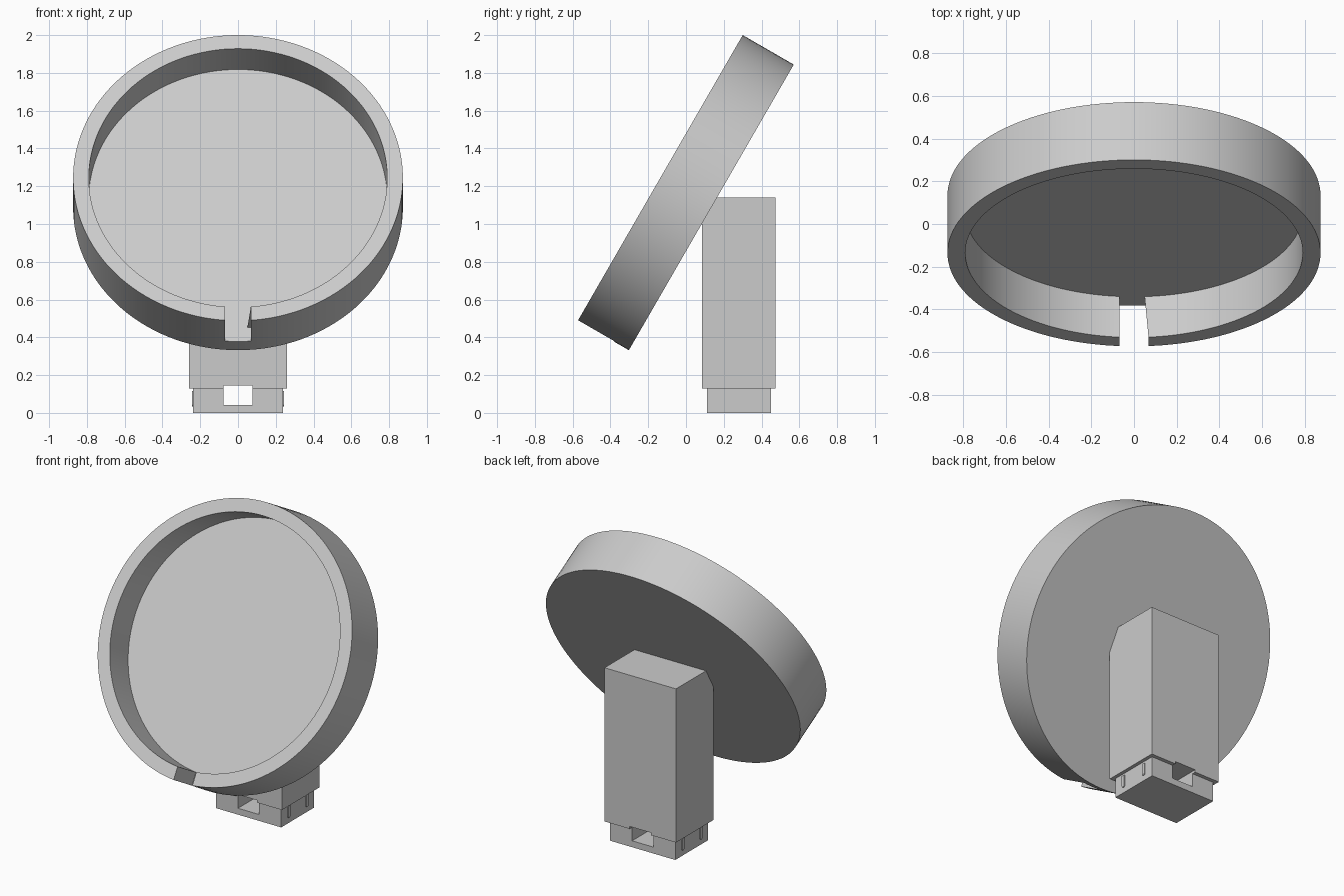
import bpy, bmesh
from math import radians, pi, cos, sin
from mathutils import Matrix, Vector

cube = bpy.data.objects.get("Cube")
if cube:
    bpy.data.objects.remove(cube)

grey = bpy.data.materials.new("light grey")
grey.use_nodes = True
colour = (0.6, 0.6, 0.6, 1)
grey.diffuse_color = colour
grey.node_tree.nodes["Principled BSDF"].inputs["Base Color"].default_value = colour


def make(name, bm, matrix=None):
    bmesh.ops.recalc_face_normals(bm, faces=bm.faces)
    if matrix:
        bm.transform(matrix)
    mesh = bpy.data.meshes.new(name)
    bm.to_mesh(mesh)
    bm.free()
    mesh.materials.append(grey)
    ob = bpy.data.objects.new(name, mesh)
    bpy.context.collection.objects.link(ob)
    return ob


def prism(name, outline, x0, x1, matrix=None):
    """Extrude a (y, z) outline from x0 to x1."""
    bm = bmesh.new()
    face = bm.faces.new([bm.verts.new((x0, y, z)) for y, z in outline])
    ext = bmesh.ops.extrude_face_region(bm, geom=[face])["geom"]
    moved = [v for v in ext if isinstance(v, bmesh.types.BMVert)]
    bmesh.ops.translate(bm, verts=moved, vec=(x1 - x0, 0, 0))
    return make(name, bm, matrix)


def rect(y0, y1, z0, z1):
    return [(y0, z0), (y1, z0), (y1, z1), (y0, z1)]


def activate(ob):
    bpy.ops.object.select_all(action="DESELECT")
    ob.select_set(True)
    bpy.context.view_layer.objects.active = ob


def cut(ob, cutter):
    mod = ob.modifiers.new("cut", "BOOLEAN")
    mod.operation = "DIFFERENCE"
    mod.solver = "EXACT"
    mod.object = cutter
    activate(ob)
    bpy.ops.object.modifier_apply(modifier=mod.name)


# Tilted round tray: a spun profile with a raised rim
R, r, depth, floor = 0.873, 0.79, 0.312, 0.092
tilt = Matrix.Translation((0, 0.134, 1.088)) @ Matrix.Rotation(radians(60), 4, "X")
bm = bmesh.new()
profile = [(0, 0), (R, 0), (R, depth), (r, depth), (r, floor), (0, floor)]
verts = [bm.verts.new((x, 0, z)) for x, z in profile]
edges = [bm.edges.new(pair) for pair in zip(verts, verts[1:])]
bmesh.ops.spin(bm, geom=verts + edges, cent=(0, 0, 0), axis=(0, 0, 1),
               angle=2 * pi, steps=128)
bmesh.ops.remove_doubles(bm, verts=bm.verts, dist=1e-4)
tray = make("round_tray", bm, tilt)

# Cable slot through the lowest part of the rim
slot = prism("slot_cutter", rect(-1, -0.7, floor, 0.5), -0.068, 0.068, tilt)
cut(tray, slot)
activate(tray)
bpy.ops.object.shade_smooth_by_angle(angle=radians(30))

# Upright post, its upper front edge sloped to meet the tray back
post = prism("post", [(0.085, 0.13), (0.475, 0.13), (0.475, 1.14),
                      (0.15, 1.14), (0.085, 1.028)], -0.26, 0.26)

# Smaller plug under the post
plug = prism("plug", rect(0.11, 0.45, 0, 0.13), -0.237, 0.237)

# Rectangular passage from front to back, reaching slightly into the post
passage = prism("passage_cutter", rect(0, 0.6, 0.042, 0.146), -0.077, 0.077)
for part in (post, plug):
    cut(part, passage)

for cutter in (slot, passage):
    bpy.data.objects.remove(cutter)

# Small grip ribs with rounded lower ends on both sides of the plug
w = 0.011
for side, sx in (("right", -1), ("left", 1)):
    for place, y in (("front", 0.187), ("back", 0.374)):
        arc = [(y - w * cos(a * pi / 6), 0.046 - w * sin(a * pi / 6)) for a in range(7)]
        outline = arc + [(y + w, 0.115), (y - w, 0.115)]
        prism(f"{side}_{place}_rib", outline, sx * 0.23, sx * 0.243)
